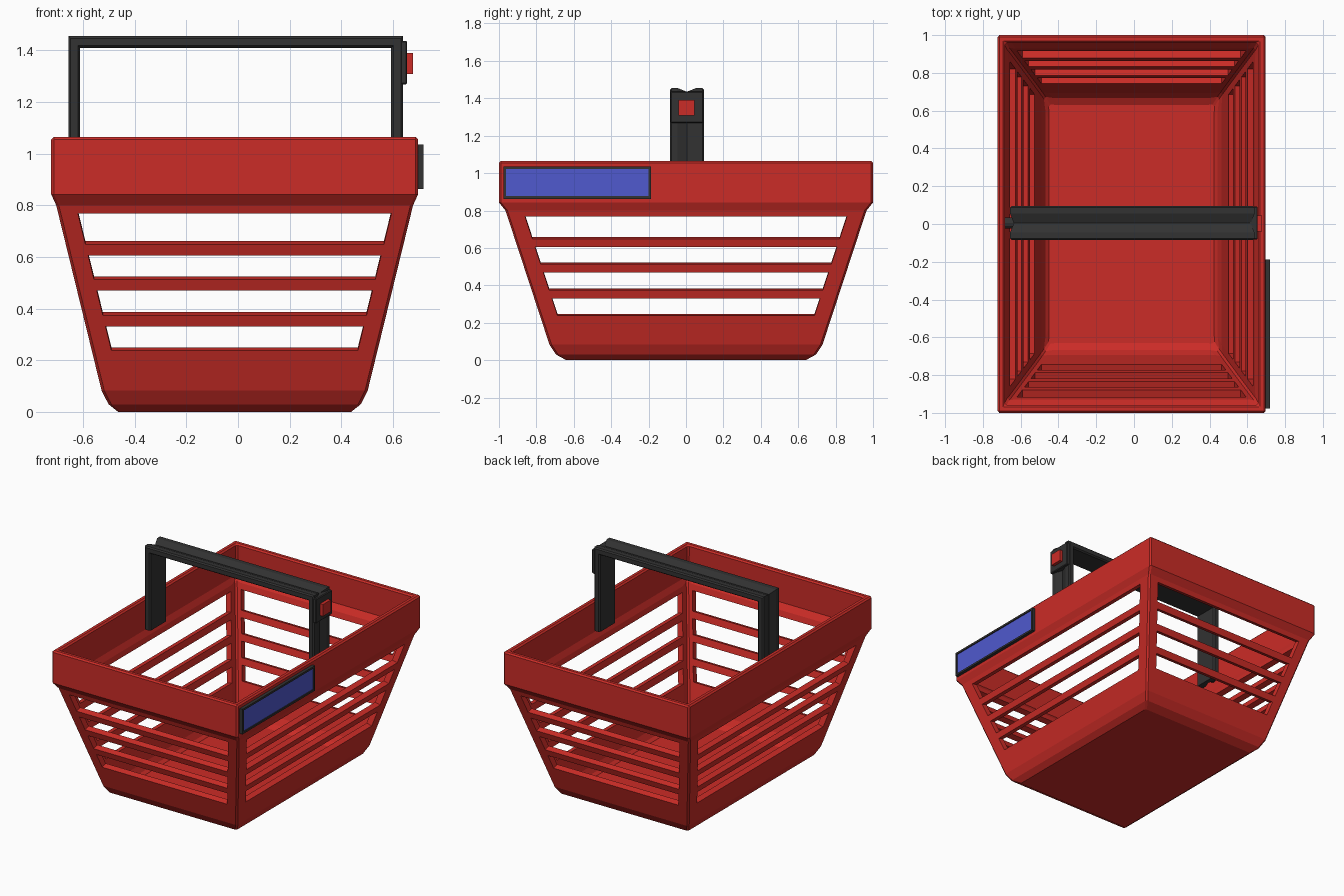
import bpy, bmesh, math

if "Cube" in bpy.data.objects:
    bpy.data.objects.remove(bpy.data.objects["Cube"])

CX = -0.013  # basket centre line (the display sticks out on +x)


def material(name, rgb):
    m = bpy.data.materials.new(name)
    m.diffuse_color = (*rgb, 1)
    m.use_nodes = True
    m.node_tree.nodes["Principled BSDF"].inputs["Base Color"].default_value = m.diffuse_color
    return m


RED = material("red_plastic", (0.6, 0.025, 0.02))
BLACK = material("black_plastic", (0.032, 0.032, 0.032))
BLUE = material("blue_screen", (0.08, 0.1, 0.62))


def finish(bm, name, *mats):
    me = bpy.data.meshes.new(name)
    bm.to_mesh(me)
    bm.free()
    ob = bpy.data.objects.new(name, me)
    bpy.context.collection.objects.link(ob)
    for m in mats:
        me.materials.append(m)
    return ob


def bevel(ob, width, limit):
    b = ob.modifiers.new("bevel", 'BEVEL')
    b.width, b.segments, b.limit_method = width, 1, limit
    return b


def box_bm(lo, hi):
    bm = bmesh.new()
    bmesh.ops.create_cube(bm, size=1)
    for v in bm.verts:
        for i in range(3):
            v.co[i] = (lo[i] + hi[i]) / 2 + v.co[i] * (hi[i] - lo[i])
    return bm


# Basket shell: stacked rectangular rings, leaving window cells open
def slope(z):
    t = (z - 0.083) / (0.769 - 0.083)
    return (0.515 + 0.168 * t, 0.73 + 0.225 * t, z)


slats = [0.238, 0.331, 0.374, 0.47, 0.513, 0.606, 0.649, 0.769]
rings = [(0.45, 0.64, 0), (0.488, 0.695, 0.03), slope(0.083)]
rings += [slope(z) for z in slats]
rings += [slope(0.80), (0.71, 1.0, 0.843), (0.71, 1.0, 1.065)]
open_rows = {3, 5, 7, 9}
PX, PY = 0.076, 0.094  # corner post widths

bm = bmesh.new()
weight = bm.edges.layers.float.new("bevel_weight_edge")
grid = []
for hx, hy, z in rings:
    ix, iy = hx - PX, hy - PY
    pts = [(-hx, -hy), (-ix, -hy), (ix, -hy), (hx, -hy), (hx, -iy), (hx, iy),
           (hx, hy), (ix, hy), (-ix, hy), (-hx, hy), (-hx, iy), (-hx, -iy)]
    grid.append([bm.verts.new((CX + x, y, z)) for x, y in pts])
bm.faces.new(grid[0][::-1])
for i, (a, b) in enumerate(zip(grid, grid[1:])):
    for j in range(12):
        k = (j + 1) % 12
        if not (i in open_rows and j % 3 == 1):
            bm.faces.new((a[j], a[k], b[k], b[j]))
# soften only the corner edges and the top rim
for j in range(12):
    bm.edges.get((grid[-1][j], grid[-1][(j + 1) % 12]))[weight] = 1
    if j % 3 == 0:
        for a, b in zip(grid, grid[1:]):
            bm.edges.get((a[j], b[j]))[weight] = 1
basket = finish(bm, "basket", RED)
s = basket.modifiers.new("wall", 'SOLIDIFY')
s.thickness, s.offset = 0.04, -1
s.use_even_offset = s.use_quality_normals = True
bevel(basket, 0.01, 'WEIGHT')

# Handle: grooved section (y, depth from outside) swept along a mitred U
half = [(0.08, 0.045), (0.09, 0.037), (0.09, 0.008), (0.082, 0), (0.05, 0)]
section = half + [(0, 0.02)] + [(-y, d) for y, d in reversed(half)]
HX, HC, TOP, LOW, YC = 0.647, -0.009, 1.455, 0.88, 0.005
bm = bmesh.new()
path = [[], [], [], []]
for y, d in section:
    corners = [(-HX + d, LOW), (-HX + d, TOP - d), (HX - d, TOP - d), (HX - d, LOW)]
    for row, (x, z) in zip(path, corners):
        row.append(bm.verts.new((HC + x, YC + y, z)))
n = len(section)
for a, b in zip(path, path[1:]):
    for j in range(n):
        k = (j + 1) % n
        bm.faces.new((a[j], a[k], b[k], b[j]))
bm.faces.new(path[0])
bm.faces.new(path[-1][::-1])
bmesh.ops.recalc_face_normals(bm, faces=bm.faces)
finish(bm, "handle", BLACK)

# Pivot pins joining the handle to the rim
for side, name in ((-1, "pivot_left"), (1, "pivot_right")):
    bpy.ops.mesh.primitive_cylinder_add(
        vertices=12, radius=0.03, depth=0.05,
        location=(CX + side * 0.645, YC, 0.93), rotation=(0, math.pi / 2, 0))
    pin = bpy.context.object
    pin.name = name
    pin.data.materials.append(BLACK)

# Button plate and red button on the handle's right leg
plate = finish(box_bm((0.61, YC - 0.087, 1.268), (0.655, YC + 0.087, 1.437)),
               "button_plate", BLACK)
bevel(plate, 0.005, 'ANGLE')
finish(box_bm((0.65, -0.04, 1.308), (0.677, 0.045, 1.39)), "button", RED)

# Display on the rim: black frame with a slightly recessed blue screen
bm = box_bm((0.68, -0.977, 0.863), (0.719, -0.187, 1.036))
bm.normal_update()
screen = max(bm.faces, key=lambda f: f.normal.x)
bmesh.ops.inset_region(bm, faces=[screen], thickness=0.019)
inner = bmesh.ops.inset_region(bm, faces=[screen], thickness=0.001, depth=-0.006)
screen.material_index = 1
finish(bm, "display", BLACK, BLUE)
